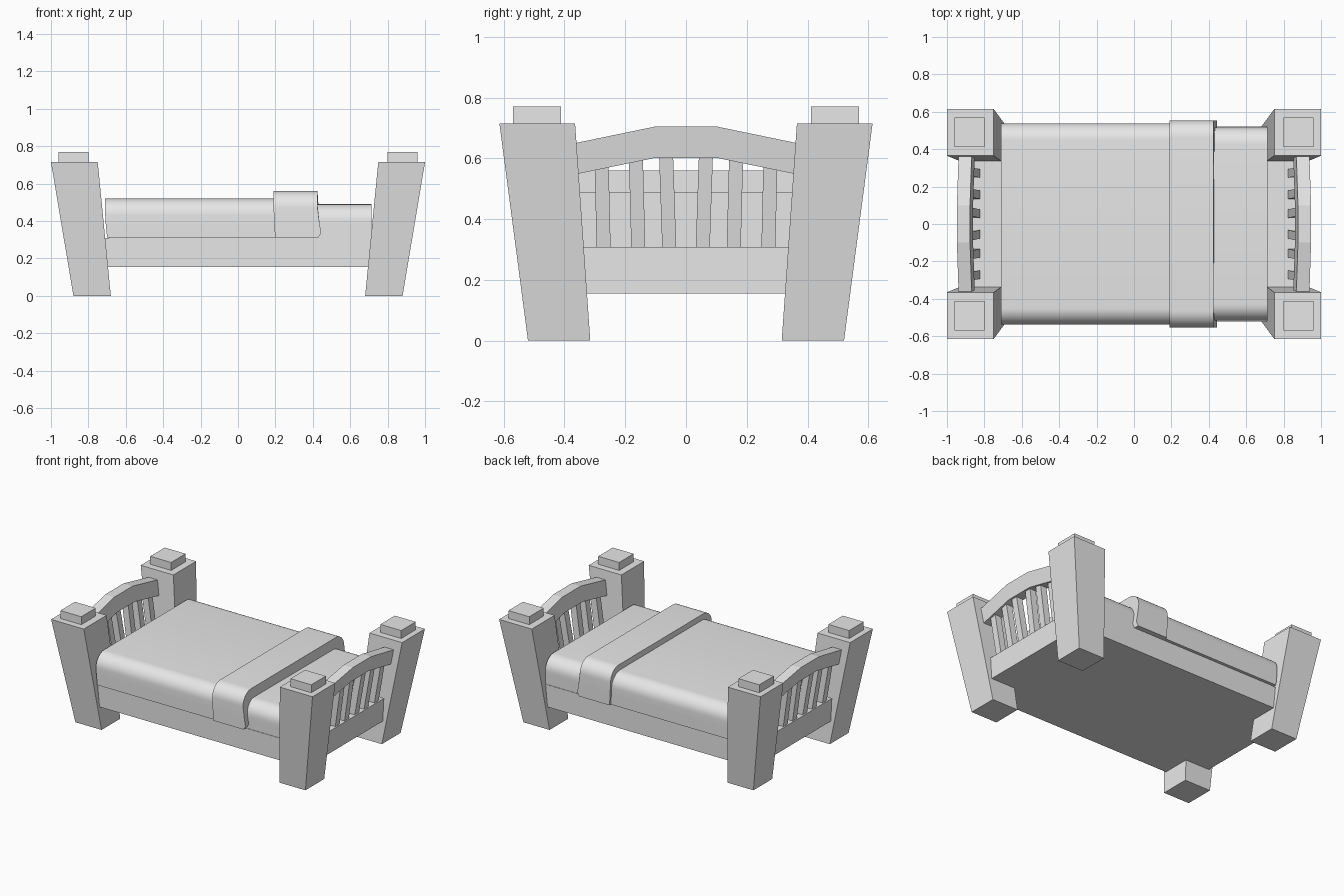
import bpy, bmesh, math

cube = bpy.data.objects.get("Cube")
if cube:
    bpy.data.objects.remove(cube, do_unlink=True)

grey = bpy.data.materials.new("plain_grey")
grey.use_nodes = True
grey.diffuse_color = (0.8, 0.8, 0.8, 1)
grey.node_tree.nodes["Principled BSDF"].inputs["Base Color"].default_value = (0.8, 0.8, 0.8, 1)


def loft(name, rings, smooth=False):
    """Skin a row of matching closed rings and cap both ends."""
    bm = bmesh.new()
    loops = [[bm.verts.new(p) for p in ring] for ring in rings]
    n = len(loops[0])
    for a, b in zip(loops, loops[1:]):
        for i in range(n):
            j = (i + 1) % n
            bm.faces.new((a[i], a[j], b[j], b[i]))
    bm.faces.new(loops[0][::-1])
    bm.faces.new(loops[-1])
    bmesh.ops.recalc_face_normals(bm, faces=bm.faces)
    mesh = bpy.data.meshes.new(name)
    bm.to_mesh(mesh)
    bm.free()
    mesh.materials.append(grey)
    obj = bpy.data.objects.new(name, mesh)
    bpy.context.collection.objects.link(obj)
    if smooth:
        bpy.ops.object.select_all(action='DESELECT')
        obj.select_set(True)
        bpy.context.view_layer.objects.active = obj
        bpy.ops.object.shade_smooth_by_angle(angle=math.radians(35))
    return obj


def rect(x0, x1, y0, y1, z):
    return [(x0, y0, z), (x1, y0, z), (x1, y1, z), (x0, y1, z)]


def cover(name, half, bottom, top, left, right, radius=0.09):
    """Bedding with rounded long edges; left and right give x at a height."""
    side = [(half, bottom), (half, bottom + 0.025), (half, bottom + 0.07)]
    for i in range(9):
        a = math.radians(90 * i / 8)
        side.append((half - radius + radius * math.cos(a),
                     top - radius + radius * math.sin(a)))
    profile = side + [(-y, z) for y, z in reversed(side)]
    return loft(name, [[(f(z), y, z) for y, z in profile] for f in (left, right)], True)


# Tapered corner posts with square caps
for sx, end in ((1, "head"), (-1, "foot")):
    for sy, side in ((-1, "front"), (1, "back")):
        loft(f"{end}_{side}_post", [
            rect(sx * 0.68, sx * 0.88, sy * 0.315, sy * 0.52, 0),
            rect(sx * 0.75, sx * 1.0, sy * 0.365, sy * 0.614, 0.715)])
        loft(f"{end}_{side}_cap", [
            rect(sx * 0.80, sx * 0.96, sy * 0.412, sy * 0.57, z) for z in (0.715, 0.77)])

# Bed frame
loft("bed_frame", [rect(-0.88, 0.88, -0.52, 0.52, z) for z in (0.155, 0.308)])

# Arched rails and leaning slats at both ends
arch = [(-0.39, 0.645), (-0.10, 0.705), (0.10, 0.705), (0.39, 0.645)]
outline = arch + [(y, z - 0.103) for y, z in reversed(arch)]


def lean(z):
    return 0.895 + 0.16 * (z - 0.6)


for sx, end in ((1, "head"), (-1, "foot")):
    loft(f"{end}_rail", [[(sx * (lean(z) + d), y, z) for y, z in outline]
                         for d in (-0.035, 0.035)])
    for sy in (-1, 1):
        for k, (low, high) in enumerate(((0.055, 0.066), (0.157, 0.165), (0.271, 0.278))):
            loft(f"{end}_slat_{k}", [
                rect(sx * (lean(z) - 0.025), sx * (lean(z) + 0.022),
                     sy * y - 0.023, sy * y + 0.023, z)
                for y, z in ((low, 0.30), (high, 0.625 - 0.03 * k / 2))])


# Mattress, blanket and folded blanket edge
def flare(z):
    if z < 0.33:
        return 0.43
    return 0.425 + 0.02 * max(0, min(1, (0.44 - z) / 0.10))


cover("mattress", 0.517, 0.308, 0.49, lambda z: -0.69, lambda z: 0.714)
cover("blanket", 0.538, 0.312, 0.52,
      lambda z: -0.70 - 0.01 * min(1, (z - 0.312) / 0.1), lambda z: 0.3)
cover("blanket_fold", 0.553, 0.312, 0.56,
      lambda z: 0.198 - 0.008 * min(1, (z - 0.312) / 0.15), flare)
